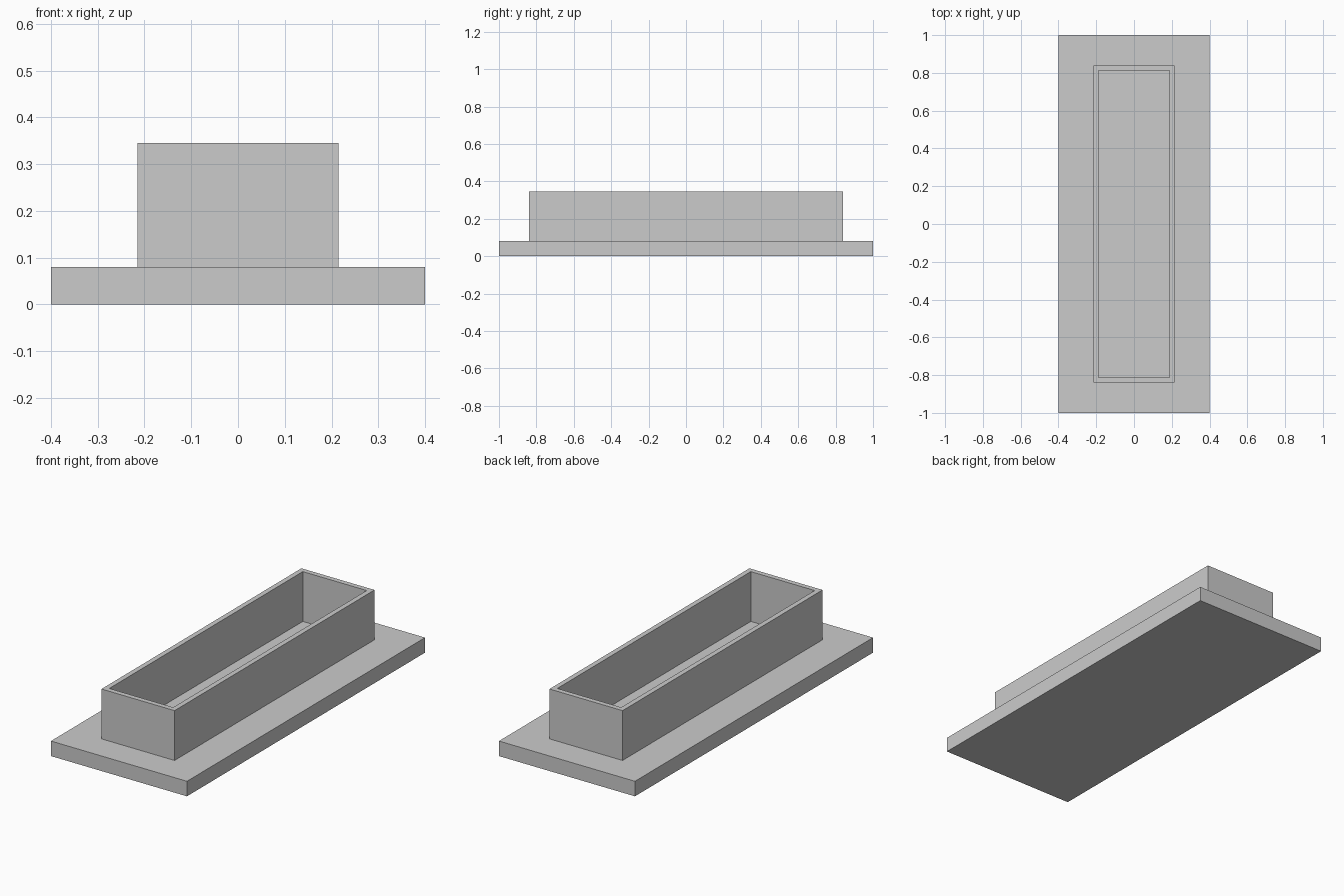
import bpy
import bmesh

default = bpy.data.objects.get("Cube")
if default:
    bpy.data.objects.remove(default, do_unlink=True)

grey = bpy.data.materials.new("plain grey")
grey.use_nodes = True
colour = (0.6, 0.6, 0.6, 1)
grey.diffuse_color = colour
grey.node_tree.nodes["Principled BSDF"].inputs["Base Color"].default_value = colour


def rectangle(bm, half_x, half_y, z):
    """Counter-clockwise ring of four corners."""
    corners = ((-1, -1), (1, -1), (1, 1), (-1, 1))
    return [bm.verts.new((sx * half_x, sy * half_y, z)) for sx, sy in corners]


def stepped_solid(name, levels):
    """Join successive rectangles with walls and cap the first and last."""
    bm = bmesh.new()
    rings = [rectangle(bm, *level) for level in levels]
    for low, high in zip(rings, rings[1:]):
        for i in range(4):
            j = (i + 1) % 4
            bm.faces.new((low[i], low[j], high[j], high[i]))
    bm.faces.new(rings[0][::-1])
    bm.faces.new(rings[-1])
    mesh = bpy.data.meshes.new(name)
    bm.to_mesh(mesh)
    bm.free()
    mesh.materials.append(grey)
    obj = bpy.data.objects.new(name, mesh)
    bpy.context.collection.objects.link(obj)
    return obj


# Base plate with the open tray wall rising from it as one solid
BASE_TOP, RIM = 0.08, 0.345
OUTER = (0.215, 0.84)
INNER = (0.188, 0.813)
stepped_solid("tray_on_base", [
    (0.4, 1.0, 0),
    (0.4, 1.0, BASE_TOP),
    (*OUTER, BASE_TOP),
    (*OUTER, RIM),
    (*INNER, RIM),
    (*INNER, BASE_TOP),
])
